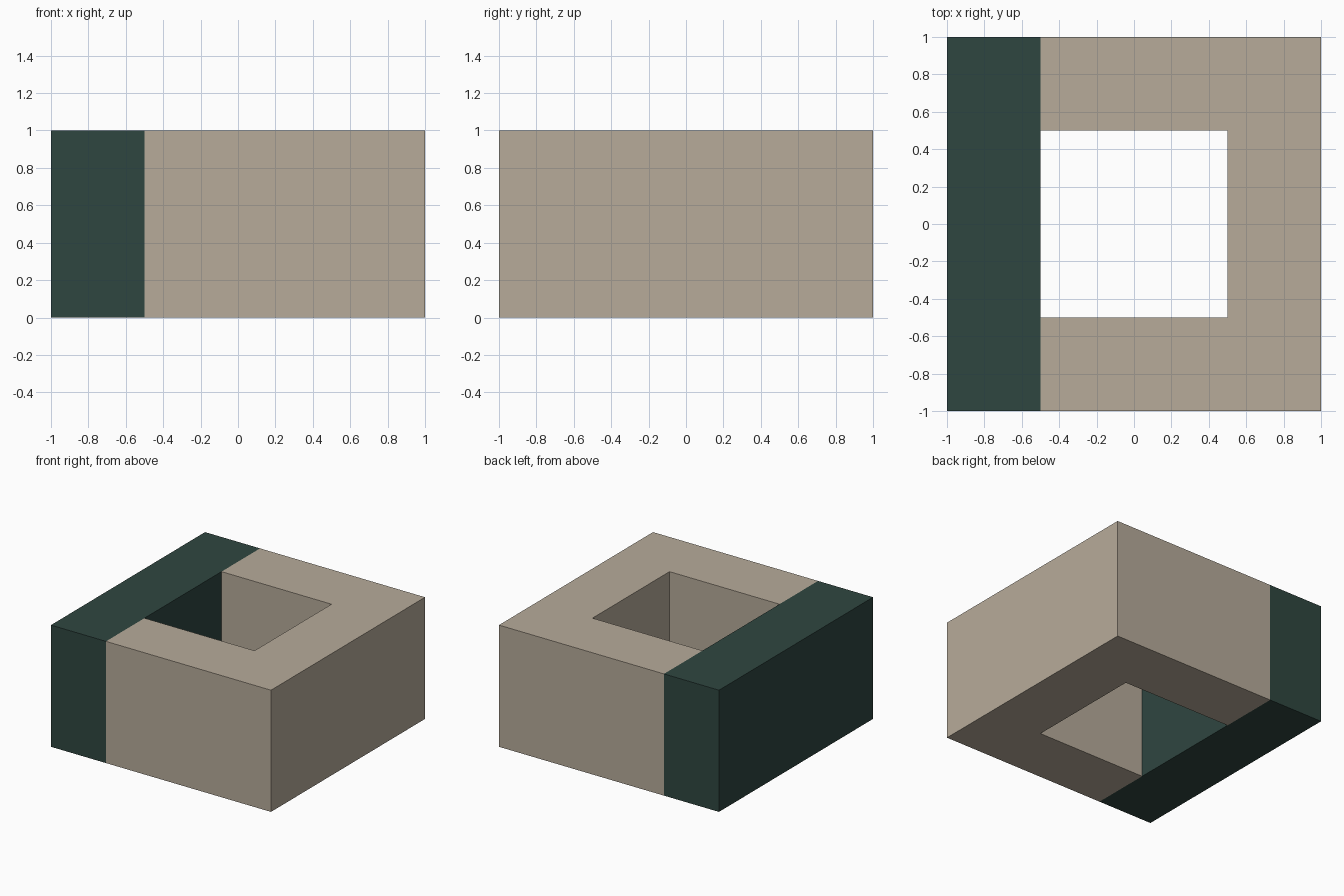
import bpy
import bmesh

if "Cube" in bpy.data.objects:
    bpy.data.objects.remove(bpy.data.objects["Cube"])


def extruded_part(name, outline, height, colour):
    """Extrude a closed XY outline upward from z = 0."""
    bm = bmesh.new()
    base = bm.faces.new([bm.verts.new((x, y, 0)) for x, y in outline])
    result = bmesh.ops.extrude_face_region(bm, geom=[base], use_keep_orig=True)
    top = [v for v in result["geom"] if isinstance(v, bmesh.types.BMVert)]
    bmesh.ops.translate(bm, verts=top, vec=(0, 0, height))
    bmesh.ops.recalc_face_normals(bm, faces=bm.faces)
    mesh = bpy.data.meshes.new(name)
    bm.to_mesh(mesh)
    bm.free()
    mat = bpy.data.materials.new(name + "_colour")
    mat.diffuse_color = colour
    mat.use_nodes = True
    mat.node_tree.nodes["Principled BSDF"].inputs["Base Color"].default_value = mat.diffuse_color
    mesh.materials.append(mat)
    obj = bpy.data.objects.new(name, mesh)
    bpy.context.collection.objects.link(obj)
    return obj


# Three-sided beige frame, open towards -x
extruded_part("c_frame",
              [(-0.5, -1), (1, -1), (1, 1), (-0.5, 1),
               (-0.5, 0.5), (0.5, 0.5), (0.5, -0.5), (-0.5, -0.5)],
              1.0, (0.474, 0.407, 0.323, 1))

# Dark green wall closing the frame
extruded_part("side_wall",
              [(-1, -1), (-0.5, -1), (-0.5, 1), (-1, 1)],
              1.0, (0.028, 0.061, 0.051, 1))
